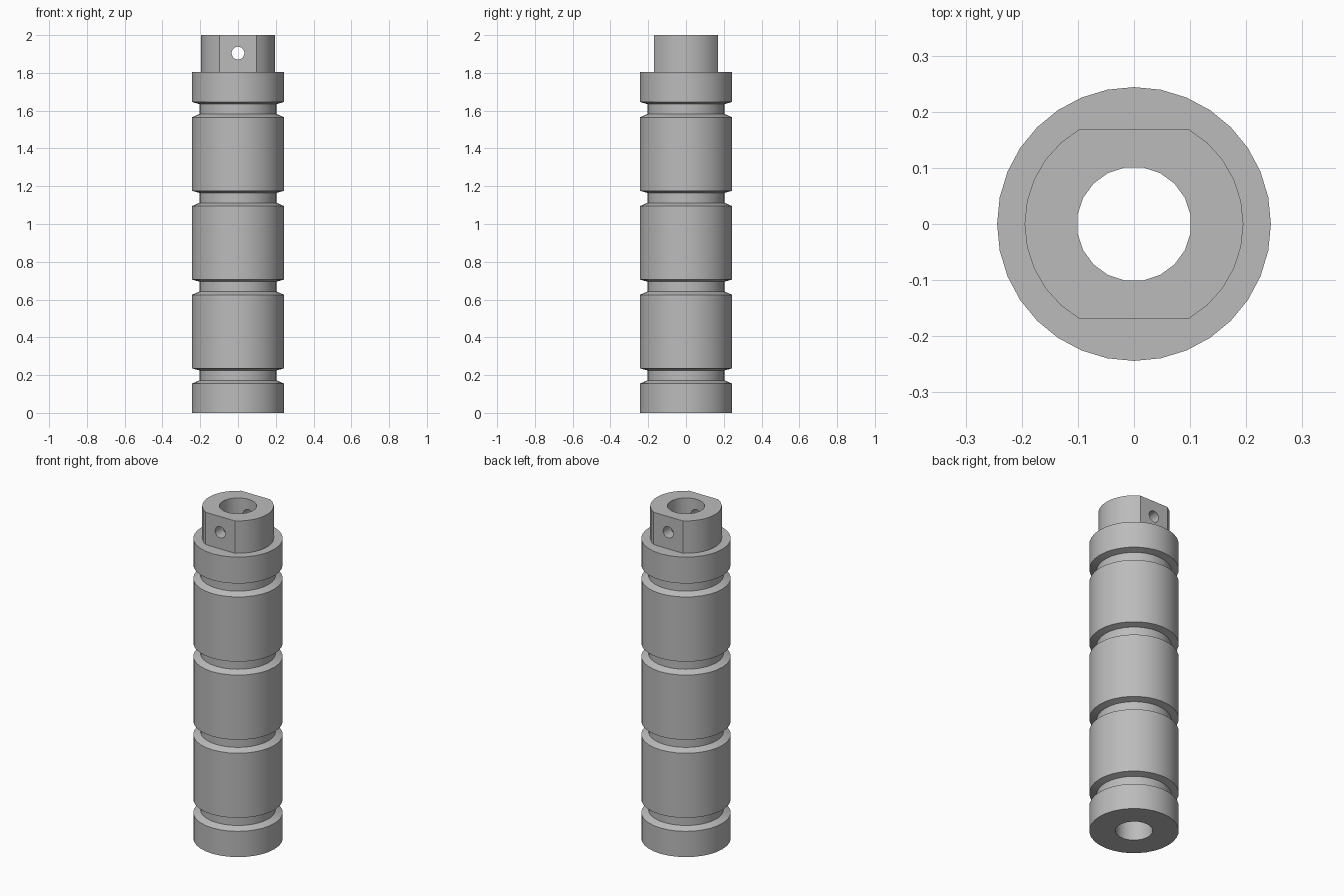
import bpy, bmesh, math
from mathutils import Matrix

cube = bpy.data.objects.get("Cube")
if cube:
    bpy.data.objects.remove(cube)

SHOULDER, TOP = 1.805, 2.0
OUTER, GROOVE, BORE = 0.244, 0.205, 0.102
TENON, FLAT = 0.195, 0.169

steel = bpy.data.materials.new("grey_steel")
steel.use_nodes = True
steel.diffuse_color = (0.5, 0.5, 0.5, 1)
steel.node_tree.nodes["Principled BSDF"].inputs["Base Color"].default_value = (0.5, 0.5, 0.5, 1)


def make_object(name, bm):
    bmesh.ops.recalc_face_normals(bm, faces=bm.faces)
    mesh = bpy.data.meshes.new(name)
    bm.to_mesh(mesh)
    bm.free()
    mesh.materials.append(steel)
    obj = bpy.data.objects.new(name, mesh)
    bpy.context.collection.objects.link(obj)
    return obj


def cylinder(name, radius, depth, sides, matrix):
    bm = bmesh.new()
    bmesh.ops.create_cone(bm, cap_ends=True, segments=sides, radius1=radius,
                          radius2=radius, depth=depth, matrix=matrix)
    obj = make_object(name, bm)
    obj.hide_render = True
    return obj


def lathe(name, profile, sides):
    """Stack rings of (radius, height) into a closed solid."""
    bm = bmesh.new()
    rings = [[bm.verts.new((r * math.cos(math.tau * i / sides),
                            r * math.sin(math.tau * i / sides), z))
              for i in range(sides)] for r, z in profile]
    for low, high in zip(rings, rings[1:]):
        for i in range(sides):
            j = (i + 1) % sides
            bm.faces.new((low[i], low[j], high[j], high[i]))
    bm.faces.new(rings[0][::-1])
    bm.faces.new(rings[-1])
    return make_object(name, bm)


def cut(obj, cutters):
    for cutter in cutters:
        mod = obj.modifiers.new("cut", "BOOLEAN")
        mod.operation = "DIFFERENCE"
        mod.solver = "EXACT"
        mod.object = cutter
    graph = bpy.context.evaluated_depsgraph_get()
    mesh = bpy.data.meshes.new_from_object(obj.evaluated_get(graph))
    obj.modifiers.clear()
    obj.data = mesh


# Grooved shaft: four evenly spaced grooves with sloping walls
profile = [(OUTER, 0)]
for n in range(4):
    z = 0.155 + 0.47 * n
    profile += [(OUTER, z), (GROOVE, z + 0.017), (GROOVE, z + 0.07), (OUTER, z + 0.081)]
profile.append((OUTER, SHOULDER))
shaft = lathe("grooved_shaft", profile, 32)

# Tenon: round sides with two flats, facing front and back
half = math.asin(FLAT / TENON)
arc = [half * (k / 5 - 1) for k in range(11)]
bm = bmesh.new()
base = bm.faces.new([bm.verts.new((TENON * math.cos(a), TENON * math.sin(a), SHOULDER))
                     for a in arc + [a + math.pi for a in arc]])
copy = bmesh.ops.extrude_face_region(bm, geom=[base], use_keep_orig=True)
bmesh.ops.translate(bm, vec=(0, 0, TOP - SHOULDER),
                    verts=[g for g in copy["geom"] if isinstance(g, bmesh.types.BMVert)])
tenon = make_object("flatted_tenon", bm)

# Long bore and the cross pin hole
bore = cylinder("bore_cutter", BORE, 3, 20,
                Matrix.Translation((0, 0, 1)) @ Matrix.Rotation(math.pi / 20, 4, "Z"))
pin = cylinder("pin_hole_cutter", 0.034, 1, 20,
               Matrix.Translation((0, 0, 1.905)) @ Matrix.Rotation(math.pi / 2, 4, "X"))
cut(shaft, [bore])
cut(tenon, [bore, pin])
for helper in (bore, pin):
    bpy.data.objects.remove(helper)

# Smooth round walls, crisp edges
bpy.ops.object.select_all(action="DESELECT")
for obj in (shaft, tenon):
    obj.select_set(True)
bpy.context.view_layer.objects.active = shaft
bpy.ops.object.shade_smooth_by_angle(angle=math.radians(25))
